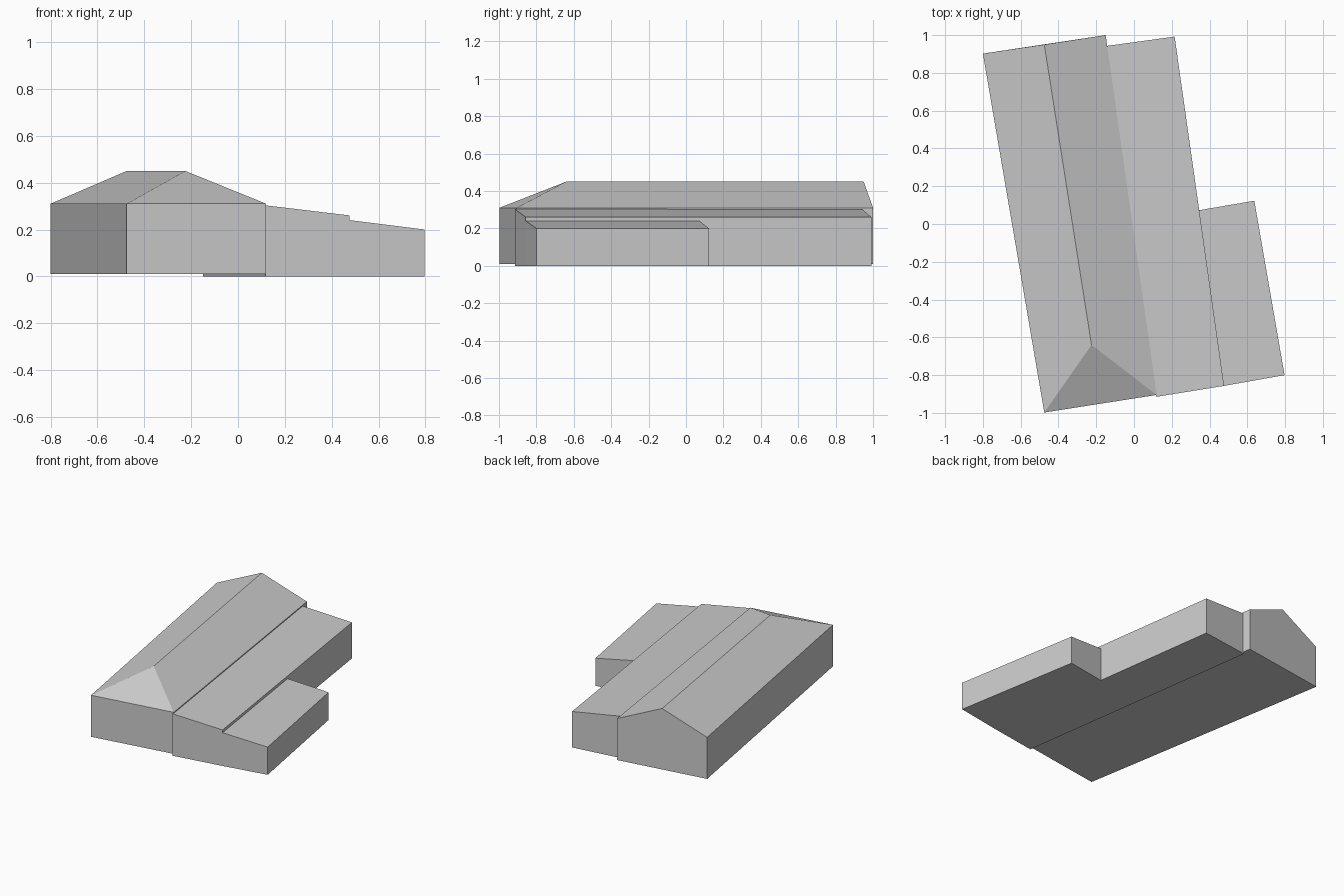
import bpy
import bmesh

cube = bpy.data.objects.get("Cube")
if cube:
    bpy.data.objects.remove(cube, do_unlink=True)

# One plain grey for the whole building
grey = bpy.data.materials.new("plain_grey")
grey.use_nodes = True
COLOUR = (0.6, 0.6, 0.6, 1.0)
grey.diffuse_color = COLOUR
grey.node_tree.nodes["Principled BSDF"].inputs["Base Color"].default_value = COLOUR


def building(name, footprint, base, heights, ridge=None):
    """Walls over a footprint (front left, front right, back right, back left
    on the page) with a sloped roof, or a hip-and-gable roof along a ridge."""
    bm = bmesh.new()
    low = [bm.verts.new((x, y, base)) for x, y in footprint]
    top = [bm.verts.new((x, y, h)) for (x, y), h in zip(footprint, heights)]
    a, b, c, d = top
    bm.faces.new(low[::-1])
    for i in range(4):
        j = (i + 1) % 4
        wall = [low[i], low[j], top[j], top[i]]
        if ridge and i == 2:
            gable = bm.verts.new(ridge[1])
            wall.insert(3, gable)
        bm.faces.new(wall)
    if ridge:
        hip = bm.verts.new(ridge[0])
        bm.faces.new((a, b, hip))
        bm.faces.new((b, c, gable, hip))
        bm.faces.new((d, a, hip, gable))
    else:
        bm.faces.new(top)
    bmesh.ops.recalc_face_normals(bm, faces=bm.faces)
    mesh = bpy.data.meshes.new(name)
    bm.to_mesh(mesh)
    bm.free()
    mesh.materials.append(grey)
    obj = bpy.data.objects.new(name, mesh)
    bpy.context.collection.objects.link(obj)
    return obj


# Main hall: hipped at the front, gabled at the back
building("main_hall",
         [(-0.475, -0.998), (0.12, -0.905), (-0.15, 1.0), (-0.8, 0.902)],
         0.01, [0.31] * 4,
         ridge=[(-0.225, -0.64, 0.45), (-0.475, 0.95, 0.45)])

# Long lean-to beside the hall
building("side_aisle",
         [(0.118, -0.915), (0.477, -0.857), (0.215, 0.992), (-0.15, 0.942)],
         0.0, [0.303, 0.26, 0.26, 0.303])

# Short lower lean-to on the outside
building("low_wing",
         [(0.477, -0.857), (0.797, -0.8), (0.637, 0.123), (0.345, 0.073)],
         0.0, [0.24, 0.2, 0.2, 0.24])
